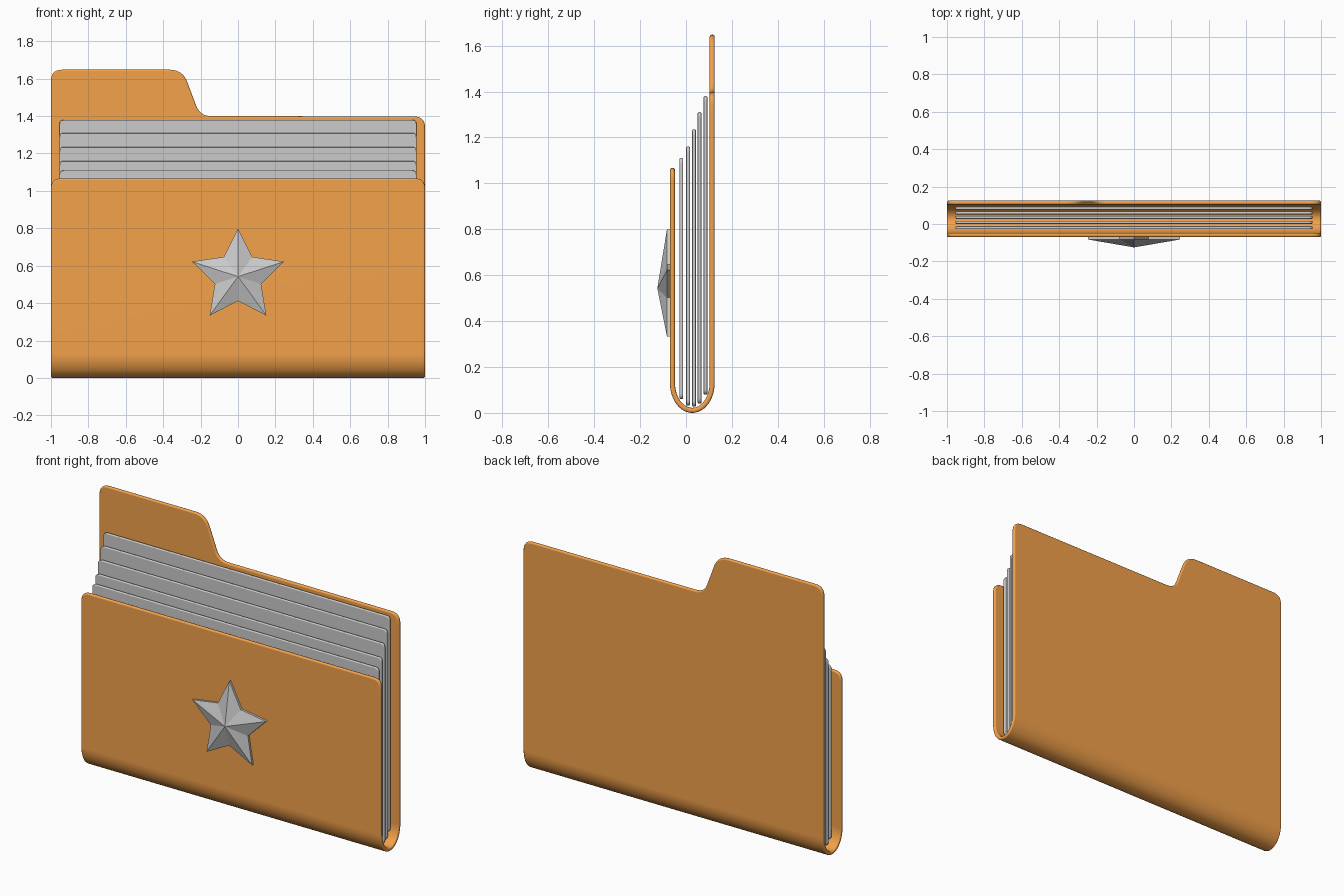
import bpy, bmesh, math
from mathutils import Vector

if "Cube" in bpy.data.objects:
    bpy.data.objects.remove(bpy.data.objects["Cube"])

YC, YR = 0.0275, 0.0865      # fold centre and half width (sheet middle)
ZC, ZR = 0.13, 0.119         # height where the fold starts, fold depth
T = 0.022                    # sheet thickness


def rounded(corners, steps=8):
    """2D path with soft corners; each corner is (x, z, tangent length)."""
    pts = []
    n = len(corners)
    for i, (x, z, d) in enumerate(corners):
        p = Vector((x, z))
        if d == 0:
            pts.append(p)
            continue
        a = p + (Vector(corners[i - 1][:2]) - p).normalized() * d
        b = p + (Vector(corners[(i + 1) % n][:2]) - p).normalized() * d
        for k in range(steps + 1):
            t = k / steps
            pts.append(a * (1 - t) ** 2 + p * (2 * t * (1 - t)) + b * t * t)
    return pts


def make_object(name, bm):
    bmesh.ops.recalc_face_normals(bm, faces=bm.faces)
    me = bpy.data.meshes.new(name)
    bm.to_mesh(me)
    bm.free()
    ob = bpy.data.objects.new(name, me)
    bpy.context.collection.objects.link(ob)
    return ob


def finish(ob, thickness, bevel):
    """Thicken a sheet, soften its rim, then smooth-shade it."""
    s = ob.modifiers.new("thickness", 'SOLIDIFY')
    s.thickness, s.offset, s.use_even_offset = thickness, 0, True
    b = ob.modifiers.new("rim", 'BEVEL')
    b.width, b.segments = bevel, 3
    b.limit_method, b.angle_limit = 'ANGLE', math.radians(50)
    b.use_clamp_overlap = False
    bpy.ops.object.select_all(action='DESELECT')
    ob.select_set(True)
    bpy.context.view_layer.objects.active = ob
    bpy.ops.object.convert(target='MESH')
    bpy.ops.object.shade_smooth_by_angle(angle=math.radians(45))
    w = ob.modifiers.new("normals", 'WEIGHTED_NORMAL')
    w.keep_sharp = True


# Folder: one sheet made of front panel, curved fold and tabbed back panel
bm = bmesh.new()
rows = []
N = 24
for i in range(N + 1):
    t = math.pi * i / N
    y, z = YC - YR * math.cos(t), ZC - ZR * math.sin(t)
    rows.append([bm.verts.new((x, y, z)) for x in (-1, 1)])
for r0, r1 in zip(rows, rows[1:]):
    bm.faces.new((r0[0], r0[1], r1[1], r1[0]))

front_top = [(1, 1.067, 0.055), (-1, 1.067, 0.055)]
back_top = [(1, 1.398, 0.06), (-0.203, 1.40, 0.06),
            (-0.296, 1.648, 0.07), (-1, 1.648, 0.06)]
for row, top in ((rows[0], front_top), (rows[-1], back_top)):
    path = rounded([(-1, ZC, 0), (1, ZC, 0)] + top)[2:]
    y = row[0].co.y
    bm.faces.new(row + [bm.verts.new((p.x, y, p.y)) for p in path])
folder = make_object("folder", bm)
finish(folder, T, 0.009)
orange = bpy.data.materials.new("orange")
orange.diffuse_color = (0.9, 0.36, 0.07, 1)
orange.use_nodes = True
orange.node_tree.nodes["Principled BSDF"].inputs["Base Color"].default_value = orange.diffuse_color
folder.data.materials.append(orange)

# Paper sheets, rising towards the back and resting in the fold
sheets = [(-0.020, 1.11), (0.009, 1.16), (0.035, 1.235),
          (0.059, 1.31), (0.085, 1.38)]
for i, (y, top) in enumerate(sheets):
    d = (abs(y - YC) + 0.008) / (YR - T / 2)
    low = ZC - (ZR - T / 2) * math.sqrt(1 - d * d) + 0.003
    bm = bmesh.new()
    path = rounded([(-0.955, low, 0.025), (0.955, low, 0.025),
                    (0.955, top, 0.025), (-0.955, top, 0.025)], 5)
    bm.faces.new([bm.verts.new((p.x, y, p.y)) for p in path])
    finish(make_object(f"paper_{i + 1}", bm), 0.016, 0.005)

# Faceted star on the front panel
bm = bmesh.new()
SZ = 0.542
rim, base = [], []
for i in range(10):
    a = math.pi / 2 + math.pi * i / 5
    r = 0.13 if i % 2 else 0.258
    x, z = r * math.cos(a), SZ + r * math.sin(a)
    rim.append(bm.verts.new((x, -0.083, z)))
    base.append(bm.verts.new((x, -0.066, z)))
apex = bm.verts.new((0, -0.125, SZ))
for i in range(10):
    j = (i + 1) % 10
    bm.faces.new((rim[i], rim[j], apex))
    bm.faces.new((base[i], base[j], rim[j], rim[i]))
bm.faces.new(base)
make_object("star", bm)
